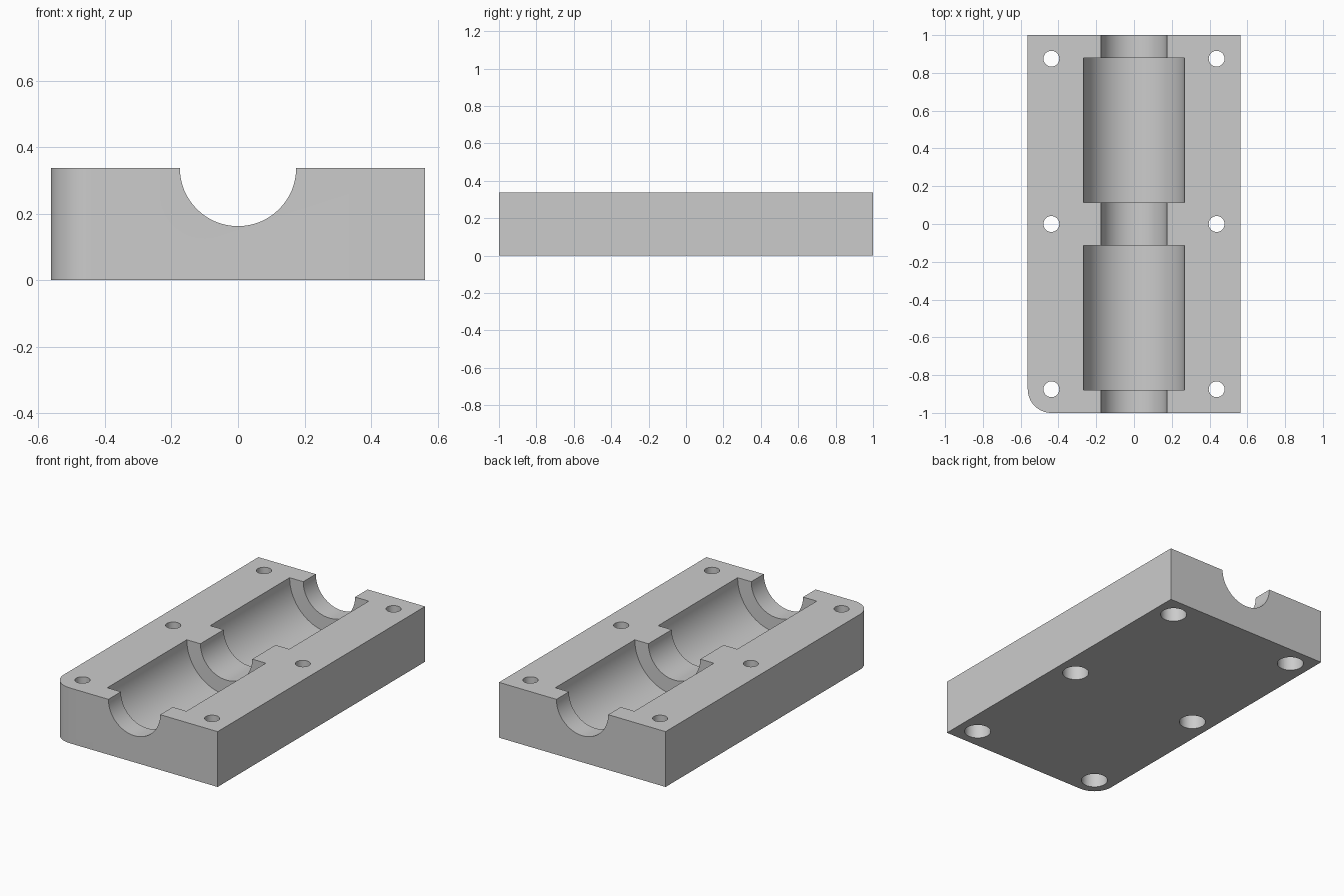
import bpy, bmesh, math
from mathutils import Matrix, Vector

cube = bpy.data.objects.get("Cube")
if cube:
    bpy.data.objects.remove(cube, do_unlink=True)

HALF_X, HALF_Y, HEIGHT = 0.5625, 1.0, 0.3375
CORNER = 0.125            # radius of the one rounded corner
BORE, POCKET = 0.175, 0.267
HOLE, COUNTERBORE = 0.042, 0.075

grey = bpy.data.materials.new("light_grey")
grey.use_nodes = True
colour = (0.6, 0.6, 0.6, 1)
grey.diffuse_color = colour
grey.node_tree.nodes["Principled BSDF"].inputs["Base Color"].default_value = colour


def make_object(name, bm):
    bmesh.ops.recalc_face_normals(bm, faces=bm.faces)
    mesh = bpy.data.meshes.new(name)
    bm.to_mesh(mesh)
    bm.free()
    mesh.materials.append(grey)
    obj = bpy.data.objects.new(name, mesh)
    bpy.context.collection.objects.link(obj)
    return obj


def stepped_rod(name, profile, matrix, sides):
    """Closed solid of revolution from (radius, height) pairs."""
    bm = bmesh.new()
    rings = []
    for r, h in profile:
        angles = [math.tau * i / sides for i in range(sides)]
        rings.append([bm.verts.new((r * math.cos(a), r * math.sin(a), h)) for a in angles])
    for low, high in zip(rings, rings[1:]):
        for i in range(sides):
            j = (i + 1) % sides
            bm.faces.new((low[i], low[j], high[j], high[i]))
    bm.faces.new(rings[0])
    bm.faces.new(rings[-1])
    bm.transform(matrix)
    return make_object(name, bm)


# Block outline with one rounded front corner, extruded upwards
outline = [(HALF_X, -HALF_Y), (HALF_X, HALF_Y), (-HALF_X, HALF_Y)]
for i in range(17):
    a = math.pi + math.pi / 2 * i / 16
    outline.append((-HALF_X + CORNER + CORNER * math.cos(a),
                    -HALF_Y + CORNER + CORNER * math.sin(a)))
bm = bmesh.new()
base = bm.faces.new([bm.verts.new((x, y, 0)) for x, y in outline])
extruded = bmesh.ops.extrude_face_region(bm, geom=[base], use_keep_orig=True)["geom"]
top = [v for v in extruded if isinstance(v, bmesh.types.BMVert)]
bmesh.ops.translate(bm, verts=top, vec=Vector((0, 0, HEIGHT)))
block = make_object("mould_half", bm)

# Long bore with two wider pockets, lying along y at the top face
inner, outer = 0.1125, 0.879
profile = [(BORE, -1.1), (BORE, -outer), (POCKET, -outer), (POCKET, -inner),
           (BORE, -inner), (BORE, inner), (POCKET, inner), (POCKET, outer),
           (BORE, outer), (BORE, 1.1)]
lying = Matrix.Translation((0, 0, HEIGHT)) @ Matrix.Rotation(-math.pi / 2, 4, "X")
cutters = [stepped_rod("bore_cutter", profile, lying, 64)]

# Six bolt holes, counterbored from below
step = 0.15
bolt = [(COUNTERBORE, -0.1), (COUNTERBORE, step), (HOLE, step), (HOLE, HEIGHT + 0.1)]
for x in (-0.4375, 0.4375):
    for y in (-0.875, 0, 0.875):
        cutters.append(stepped_rod("bolt_cutter", bolt, Matrix.Translation((x, y, 0)), 32))

# Cut everything, then drop the cutters
bpy.context.view_layer.objects.active = block
block.select_set(True)
for cutter in cutters:
    cutter.hide_render = True
    mod = block.modifiers.new("cut", "BOOLEAN")
    mod.operation = "DIFFERENCE"
    mod.solver = "EXACT"
    mod.object = cutter
    bpy.ops.object.modifier_apply(modifier=mod.name)
    bpy.data.objects.remove(cutter, do_unlink=True)

bpy.ops.object.shade_smooth_by_angle(angle=math.radians(30))
